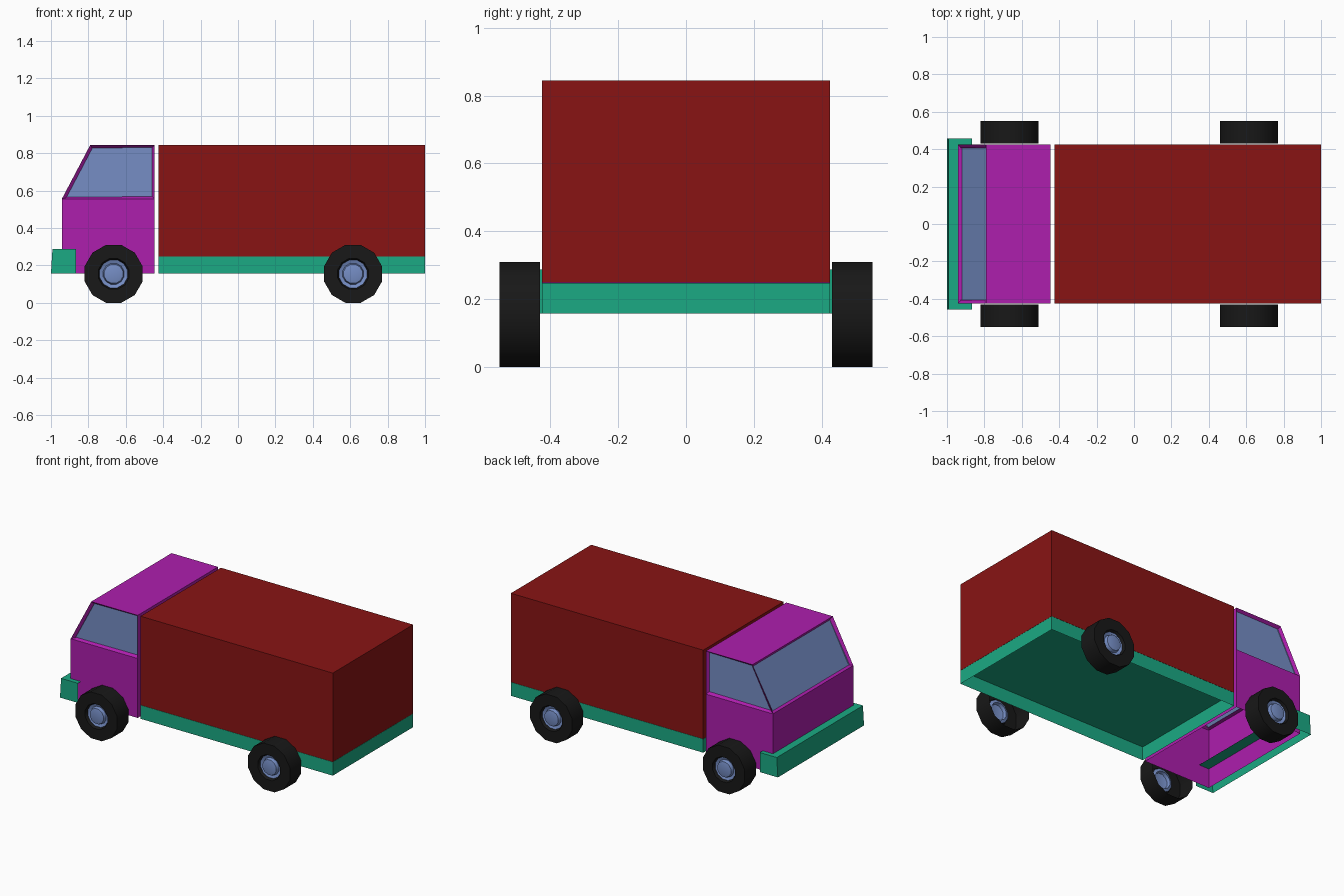
import bpy, bmesh, math
from mathutils import Vector

if "Cube" in bpy.data.objects:
    bpy.data.objects.remove(bpy.data.objects["Cube"])


def material(name, rgb):
    m = bpy.data.materials.new(name)
    m.diffuse_color = (*rgb, 1)
    m.use_nodes = True
    m.node_tree.nodes["Principled BSDF"].inputs["Base Color"].default_value = m.diffuse_color
    return m


PURPLE = material("cab_paint", (0.42, 0.013, 0.42))
RED = material("cargo_paint", (0.25, 0.007, 0.007))
GREEN = material("chassis_paint", (0.011, 0.40, 0.23))
BLUE = material("glass_and_rim", (0.18, 0.27, 0.56))
BLACK = material("rubber", (0.009, 0.009, 0.009))


def finish(name, bm, *mats):
    mesh = bpy.data.meshes.new(name)
    bm.to_mesh(mesh)
    bm.free()
    ob = bpy.data.objects.new(name, mesh)
    for m in mats:
        mesh.materials.append(m)
    bpy.context.collection.objects.link(ob)
    return ob


def prism(profile, half_width):
    """Closed solid: an x-z profile extruded symmetrically along y."""
    bm = bmesh.new()
    face = bm.faces.new([bm.verts.new((x, -half_width, z)) for x, z in profile])
    ext = bmesh.ops.extrude_face_region(bm, geom=[face])
    moved = [v for v in ext["geom"] if isinstance(v, bmesh.types.BMVert)]
    bmesh.ops.translate(bm, verts=moved, vec=(0, 2 * half_width, 0))
    bmesh.ops.recalc_face_normals(bm, faces=bm.faces[:])
    return bm


def open_side(bm, *directions):
    """Remove the faces that point in the given directions."""
    bm.normal_update()
    gone = [f for f in bm.faces
            if any(f.normal.dot(Vector(d)) > 0.99 for d in directions)]
    bmesh.ops.delete(bm, geom=gone, context="FACES")


def rect(x0, x1, z0, z1):
    return [(x0, z0), (x1, z0), (x1, z1), (x0, z1)]


DOWN, BACK = (0, 0, -1), (1, 0, 0)

# Cargo box
finish("cargo_box", prism(rect(-0.425, 1.0, 0.249, 0.844), 0.425), RED)

# Chassis skirt, open underneath
bm = prism(rect(-0.425, 1.0, 0.157, 0.248), 0.425)
open_side(bm, DOWN)
finish("chassis", bm, GREEN)

# Bumper, a shell open underneath and behind
bm = prism([(-1.0, 0.157), (-0.866, 0.157), (-0.866, 0.288), (-0.992, 0.288)], 0.456)
open_side(bm, DOWN, BACK)
finish("bumper", bm, GREEN)

# Cab shell, open underneath, with recessed side windows and windscreen
bm = prism([(-0.942, 0.157), (-0.446, 0.157), (-0.446, 0.844),
            (-0.79, 0.844), (-0.942, 0.555)], 0.425)
open_side(bm, DOWN)
bmesh.ops.bisect_plane(bm, geom=bm.verts[:] + bm.edges[:] + bm.faces[:],
                       plane_co=(0, 0, 0.555), plane_no=(0, 0, 1), dist=1e-4)
bm.normal_update()
windows = [f for f in bm.faces if f.calc_center_median().z > 0.56
           and f.normal.z < 0.9 and f.normal.x < 0.5]
bmesh.ops.inset_individual(bm, faces=windows, thickness=0.019, depth=-0.018)
for f in windows:
    f.material_index = 1
finish("cab", bm, PURPLE, BLUE)


# Wheels: twelve-sided turned profiles of (radius, distance from centre line)
TYRE = [(0.16, 0.43), (0.16, 0.55), (0.085, 0.55), (0.077, 0.532)]
RIM = [(0.077, 0.532), (0.058, 0.525), (0.052, 0.546), (0.035, 0.55), (0, 0.55)]
SIDES = 12


def turned(name, profile, x, side, mat):
    bm = bmesh.new()
    rings = []
    for r, y in profile:
        angles = [(i + 0.5) * math.tau / SIDES for i in range(SIDES)]
        rings.append([bm.verts.new((x + r * math.cos(a), side * y,
                                    0.155 + r * math.sin(a))) for a in angles])
    for a, b in zip(rings, rings[1:]):
        for i in range(SIDES):
            j = (i + 1) % SIDES
            quad = [a[i], a[j], b[j], b[i]]
            bm.faces.new(quad if side < 0 else quad[::-1])
    bmesh.ops.remove_doubles(bm, verts=bm.verts[:], dist=1e-5)
    ob = finish(name, bm, mat)
    bpy.ops.object.select_all(action="DESELECT")
    ob.select_set(True)
    bpy.context.view_layer.objects.active = ob
    bpy.ops.object.shade_smooth_by_angle(angle=math.radians(40))


for end, x in (("front", -0.665), ("rear", 0.615)):
    for label, side in (("near", -1), ("far", 1)):
        turned(f"{end}_tyre_{label}", TYRE, x, side, BLACK)
        turned(f"{end}_rim_{label}", RIM, x, side, BLUE)
